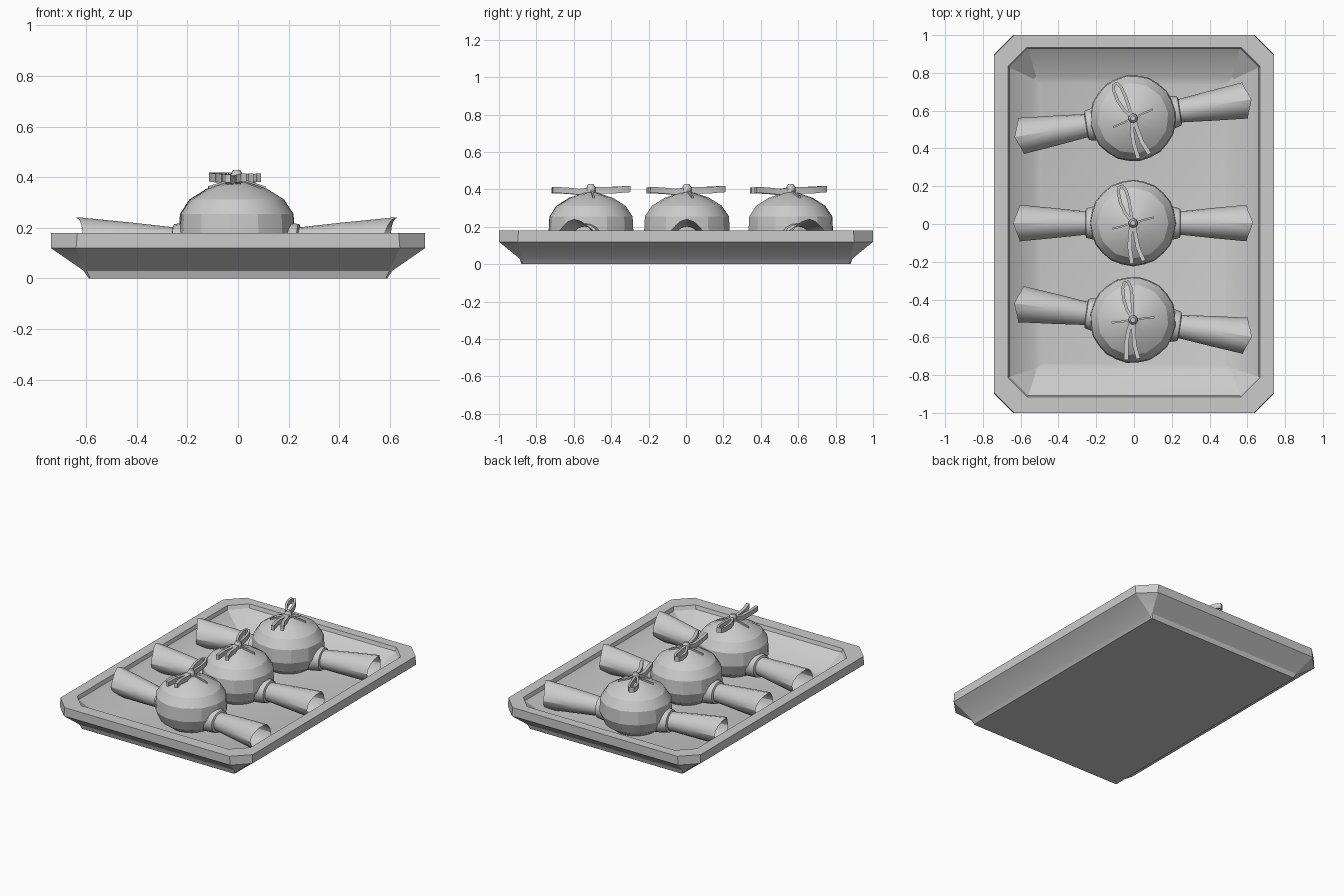
import bpy, bmesh
from math import sin, cos, pi, radians
from mathutils import Vector, Matrix

if "Cube" in bpy.data.objects:
    bpy.data.objects.remove(bpy.data.objects["Cube"])


def loft(name, rings, cap_start=True, cap_end=True, angle=30, matrix=Matrix()):
    """Skin a list of equal-length closed rings into one object."""
    bm = bmesh.new()
    vs = [[bm.verts.new(matrix @ Vector(p)) for p in r] for r in rings]
    n = len(rings[0])
    for a, b in zip(vs, vs[1:]):
        for i in range(n):
            j = (i + 1) % n
            bm.faces.new((a[i], a[j], b[j], b[i]))
    if cap_start:
        bm.faces.new(vs[0][::-1])
    if cap_end:
        bm.faces.new(vs[-1])
    bmesh.ops.recalc_face_normals(bm, faces=bm.faces)
    mesh = bpy.data.meshes.new(name)
    bm.to_mesh(mesh)
    bm.free()
    ob = bpy.data.objects.new(name, mesh)
    bpy.context.collection.objects.link(ob)
    bpy.ops.object.select_all(action='DESELECT')
    ob.select_set(True)
    bpy.context.view_layer.objects.active = ob
    bpy.ops.object.shade_smooth_by_angle(angle=radians(angle))
    return ob


def octagon(x, y, c, z, oy=0.0):
    """Rectangle with corners cut by c."""
    return [(x - c, y + oy, z), (x, y - c + oy, z), (x, c - y + oy, z), (x - c, -y + oy, z),
            (c - x, -y + oy, z), (-x, c - y + oy, z), (-x, y - c + oy, z), (c - x, y + oy, z)]


# Tray: foot, flared outer wall, rim, inner wall, recessed floor
loft("tray", [
    octagon(0.59, 0.88, 0.006, 0.0),
    octagon(0.61, 0.89, 0.012, 0.03),
    octagon(0.74, 1.0, 0.10, 0.12),
    octagon(0.74, 1.0, 0.105, 0.18),
    octagon(0.667, 0.925, 0.10, 0.18, 0.01),
    octagon(0.66, 0.918, 0.10, 0.155, 0.01),
    octagon(0.53, 0.78, 0.012, 0.055),
    octagon(0.49, 0.745, 0.008, 0.045),
], angle=25)


def body_ring(r, z, pleat):
    n = 24
    return [(r * (1 + pleat * (-1) ** i) * cos(2 * pi * i / n),
             r * (1 + pleat * (-1) ** i) * sin(2 * pi * i / n), z) for i in range(n)]


def tail_ring(side, x, ry, rz, zc, ruffle=0.0, jag=0.0):
    ring = []
    for i in range(16):
        a = 2 * pi * i / 16
        k = 1 + ruffle * cos(4 * a)
        ring.append((side * (x + jag * (abs(sin(a)) - 0.4 * abs(sin(2 * a)))),
                     ry * k * cos(a), zc + rz * k * sin(a)))
    return ring


def ribbon(name, path, width, height, matrix):
    """Sweep a small rectangular strip along a path."""
    pts = [Vector(p) for p in path]
    rings = []
    for i, p in enumerate(pts):
        d = pts[min(i + 1, len(pts) - 1)] - pts[max(i - 1, 0)]
        s = Vector((-d.y, d.x, 0)).normalized() * width / 2
        u = Vector((0, 0, height / 2))
        rings.append([p - s - u, p + s - u, p + s + u, p - s + u])
    loft(name, rings, matrix=matrix)


def wrapped_sweet(label, y, turn):
    m = Matrix.Translation((-0.005, y, 0)) @ Matrix.Rotation(radians(turn), 4, 'Z')
    # Gathered pouch
    profile = [(0.14, 0.05, 0), (0.20, 0.095, 0), (0.228, 0.165, 0.006), (0.223, 0.255, 0.008),
               (0.185, 0.312, 0.012), (0.115, 0.355, 0.03), (0.05, 0.376, 0.09), (0.02, 0.385, 0.1)]
    loft(label + "_pouch", [body_ring(*p) for p in profile], angle=20, matrix=m)
    # Collar and open, flared wrapper ends
    for side, tag in ((-1, "left"), (1, "right")):
        loft(label + "_wrapper_" + tag, [
            tail_ring(side, 0.16, 0.10, 0.085, 0.14),
            tail_ring(side, 0.215, 0.086, 0.08, 0.14),
            tail_ring(side, 0.248, 0.078, 0.074, 0.14),
            tail_ring(side, 0.252, 0.062, 0.062, 0.14),
            tail_ring(side, 0.42, 0.078, 0.076, 0.143, 0.02),
            tail_ring(side, 0.60, 0.092, 0.092, 0.145, 0.05, 0.035),
        ], False, False, matrix=m)
    # Knot
    loft(label + "_knot", [[(r * cos(pi * i / 4), r * sin(pi * i / 4), z) for i in range(8)]
                           for r, z in ((0.018, 0.365), (0.026, 0.385), (0.025, 0.41), (0.014, 0.428))],
         angle=40, matrix=m)
    # Bow loop
    ribbon(label + "_bow_loop", [
        (-0.004, 0.01, 0.395), (-0.012, 0.06, 0.395), (-0.022, 0.12, 0.395), (-0.036, 0.17, 0.4),
        (-0.056, 0.198, 0.402), (-0.074, 0.19, 0.402), (-0.078, 0.16, 0.4), (-0.066, 0.105, 0.397),
        (-0.04, 0.05, 0.395), (-0.008, 0.01, 0.395)], 0.016, 0.034, m)
    # Bow loose ends
    ribbon(label + "_bow_end_a", [(-0.004, 0, 0.395), (-0.016, -0.06, 0.385),
                                  (-0.018, -0.13, 0.392), (-0.006, -0.215, 0.395)], 0.022, 0.032, m)
    ribbon(label + "_bow_end_b", [(0.004, 0, 0.395), (0.012, -0.06, 0.387),
                                  (0.026, -0.13, 0.394), (0.056, -0.20, 0.398)], 0.022, 0.032, m)
    # Crossing cords around the gather
    for s in (-1, 1):
        ribbon(label + "_cord", [(s * 0.01, 0.0, 0.388), (s * 0.05, s * 0.015, 0.376),
                                 (s * 0.11, s * 0.03, 0.356)], 0.01, 0.016, m)


wrapped_sweet("back_sweet", 0.56, 9)
wrapped_sweet("middle_sweet", 0.005, 0)
wrapped_sweet("front_sweet", -0.508, -8)
